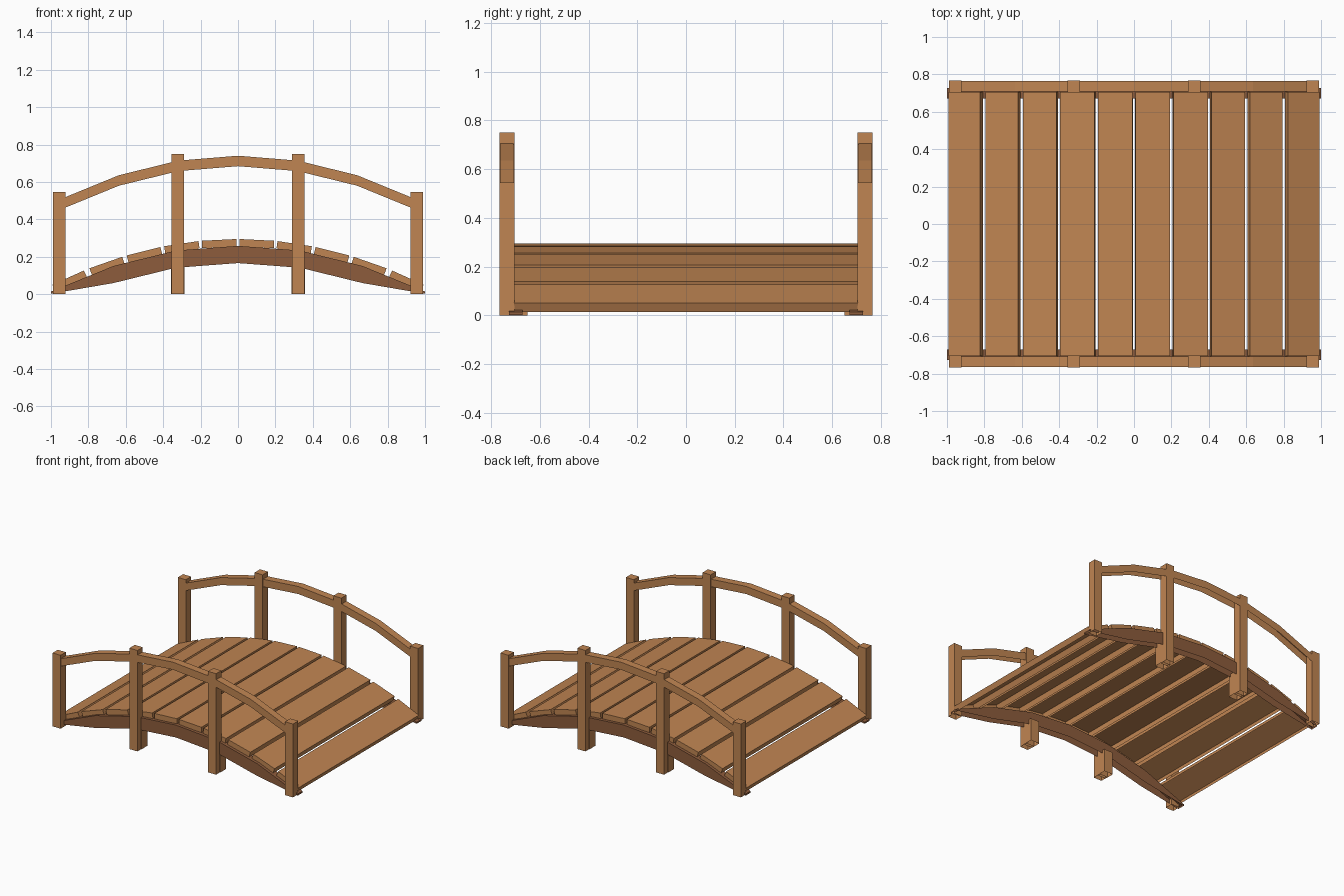
import bpy, bmesh, math
from mathutils import Matrix

if "Cube" in bpy.data.objects:
    bpy.data.objects.remove(bpy.data.objects["Cube"])


def material(name, rgb):
    m = bpy.data.materials.new(name)
    m.diffuse_color = (*rgb, 1)
    m.use_nodes = True
    m.node_tree.nodes["Principled BSDF"].inputs["Base Color"].default_value = m.diffuse_color
    return m


LIGHT = material("light wood", (0.53, 0.235, 0.085))
DARK = material("dark red wood", (0.27, 0.108, 0.045))


def finish(name, bm, mat):
    me = bpy.data.meshes.new(name)
    bm.to_mesh(me)
    bm.free()
    me.materials.append(mat)
    ob = bpy.data.objects.new(name, me)
    bpy.context.collection.objects.link(ob)
    return ob


def box(name, centre, size, mat, tilt=0):
    """Box without an underside, tilted about y."""
    bm = bmesh.new()
    bmesh.ops.create_cube(bm, size=1, matrix=Matrix.Diagonal((*size, 1)))
    low = [f for f in bm.faces if f.calc_center_median().z < -size[2] * 0.49]
    bmesh.ops.delete(bm, geom=low, context='FACES_ONLY')
    bm.transform(Matrix.Translation(centre) @ Matrix.Rotation(-tilt, 4, 'Y'))
    return finish(name, bm, mat)


def arched_bar(name, top, bottom, y0, y1, mat):
    """Bar along x following two polylines, open along its underside."""
    bm = bmesh.new()
    rings = []
    for (xt, zt), (xb, zb) in zip(top, bottom):
        rings.append([bm.verts.new(p) for p in
                      ((xb, y0, zb), (xb, y1, zb), (xt, y1, zt), (xt, y0, zt))])
    under = []
    for a, b in zip(rings, rings[1:]):
        for i in range(4):
            j = (i + 1) % 4
            f = bm.faces.new((a[i], a[j], b[j], b[i]))
            if i == 0:
                under.append(f)
    bm.faces.new(rings[0])
    bm.faces.new(rings[-1])
    bmesh.ops.recalc_face_normals(bm, faces=bm.faces)
    bmesh.ops.delete(bm, geom=under, context='FACES_ONLY')
    return finish(name, bm, mat)


def mirrored(half):
    """Half profile from x = 0 outwards, mirrored to the full span."""
    return [(-x, z) for x, z in reversed(half[1:])] + half


# Deck planks tilted along the arch
for i in range(10):
    x = -0.9 + 0.2 * i
    box(f"deck_plank_{i + 1}", (x, 0, 0.2725 - 0.25 * x * x),
        (0.185, 1.41, 0.04), LIGHT, tilt=math.atan(-0.5 * x))

beam_top = mirrored([(0, 0.258), (0.333, 0.233), (0.667, 0.15), (1, 0.014)])
beam_bottom = mirrored([(0, 0.166), (0.333, 0.141), (0.667, 0.059), (1, 0.002)])
rail_x = [0.3183 * i for i in range(4)]
rail_mid = [(x, 0.712 - 0.257 * x * x) for x in rail_x]
rail_top = mirrored([(x, z + 0.028) for x, z in rail_mid])
rail_bottom = mirrored([(x, z - 0.028) for x, z in rail_mid])

for side, s in (("front", -1), ("back", 1)):
    # Arched support beam and handrail
    y_beam = sorted((s * 0.67, s * 0.727))
    y_rail = sorted((s * 0.708, s * 0.764))
    arched_bar(f"{side}_beam", beam_top, beam_bottom, *y_beam, DARK)
    arched_bar(f"{side}_handrail", rail_top, rail_bottom, *y_rail, LIGHT)
    # Railing posts
    for i, (x, h) in enumerate(((-0.955, 0.545), (-0.323, 0.75), (0.323, 0.75), (0.955, 0.545))):
        box(f"{side}_post_{i + 1}", (x, s * 0.735, h / 2), (0.066, 0.062, h), LIGHT)
    # Short legs under the beam, beside the inner posts
    for i, x in enumerate((-0.323, 0.323)):
        box(f"{side}_leg_{i + 1}", (x, s * 0.688, 0.085), (0.072, 0.074, 0.17), LIGHT)
